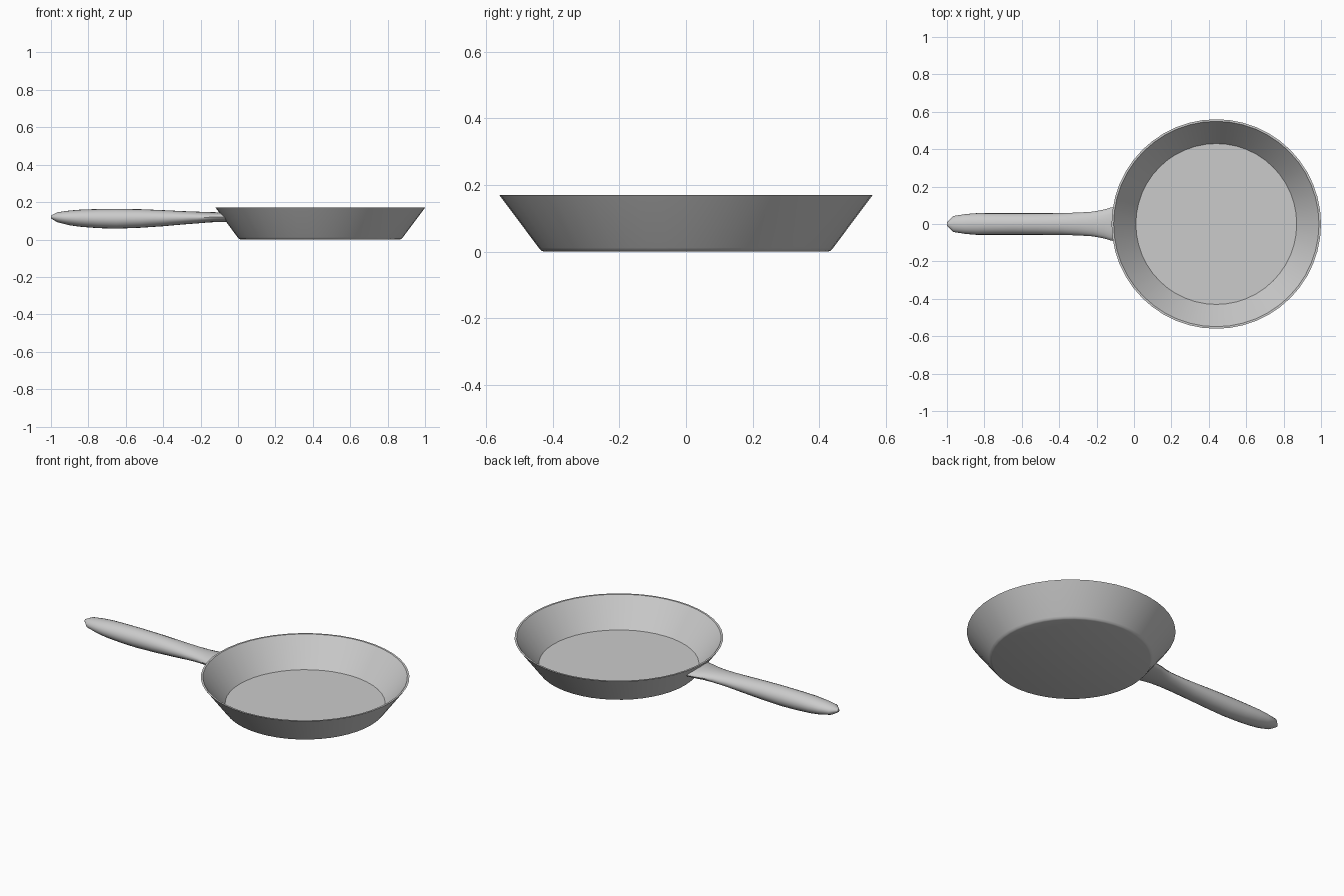
import bpy, bmesh, math

if "Cube" in bpy.data.objects:
    bpy.data.objects.remove(bpy.data.objects["Cube"])

CX = 0.44          # pan centre
SEG = 48


def make_object(name, bm, angle=35):
    bmesh.ops.recalc_face_normals(bm, faces=bm.faces)
    mesh = bpy.data.meshes.new(name)
    bm.to_mesh(mesh)
    bm.free()
    ob = bpy.data.objects.new(name, mesh)
    bpy.context.collection.objects.link(ob)
    bpy.ops.object.select_all(action='DESELECT')
    ob.select_set(True)
    bpy.context.view_layer.objects.active = ob
    bpy.ops.object.shade_smooth_by_angle(angle=math.radians(angle))
    return ob


def loft(rings):
    """Skin a list of closed rings and cap both ends."""
    bm = bmesh.new()
    loops = [[bm.verts.new(p) for p in ring] for ring in rings]
    for a, b in zip(loops, loops[1:]):
        n = len(a)
        for i in range(n):
            j = (i + 1) % n
            bm.faces.new((a[i], a[j], b[j], b[i]))
    bm.faces.new(loops[0])
    bm.faces.new(loops[-1])
    return bm


def circle(r, z):
    return [(CX + r * math.cos(2 * math.pi * i / SEG),
             r * math.sin(2 * math.pi * i / SEG), z) for i in range(SEG)]


# Pan: underside, flared outer wall, thin rim, inner wall, cooking floor
profile = [(0.425, 0.0), (0.434, 0.003), (0.442, 0.012), (0.56, 0.17),
           (0.549, 0.17), (0.43, 0.014)]
make_object("pan_body", loft([circle(r, z) for r, z in profile]))

# Handle sections: x, half width, bottom z, top z
sections = [(-1.0, 0.008, 0.113, 0.129), (-0.965, 0.043, 0.092, 0.146),
            (-0.9, 0.053, 0.076, 0.155), (-0.84, 0.058, 0.068, 0.160),
            (-0.75, 0.058, 0.061, 0.163), (-0.65, 0.058, 0.058, 0.164),
            (-0.52, 0.058, 0.063, 0.162), (-0.4, 0.058, 0.071, 0.157),
            (-0.3, 0.061, 0.080, 0.152), (-0.22, 0.066, 0.086, 0.149),
            (-0.16, 0.077, 0.091, 0.147), (-0.125, 0.088, 0.093, 0.146)]


def ellipse(x, w, z0, z1, n=20):
    return [(x, w * math.cos(2 * math.pi * i / n),
             (z0 + z1) / 2 + (z1 - z0) / 2 * math.sin(2 * math.pi * i / n))
            for i in range(n)]


# Last section is pressed onto the sloping pan wall
rings = [ellipse(*s) for s in sections]
end = []
for x, y, z in ellipse(0, 0.097, 0.094, 0.145):
    r = 0.442 + (z - 0.012) * 0.118 / 0.158
    end.append((CX + 0.003 - math.sqrt(r * r - y * y), y, z))
rings.append(end)
make_object("handle", loft(rings), 40)
